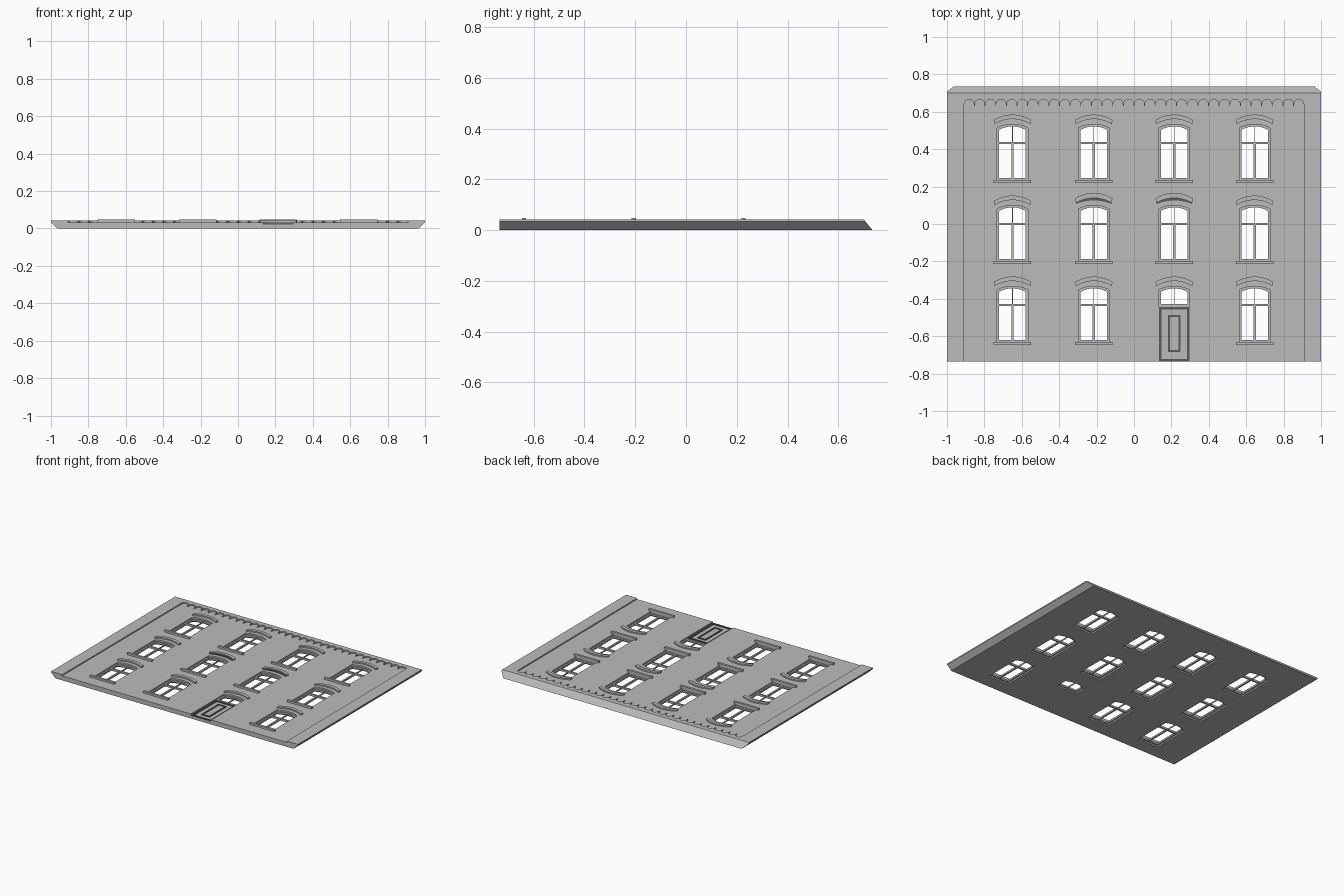
import bpy, bmesh, math

cube = bpy.data.objects.get("Cube")
if cube:
    bpy.data.objects.remove(cube, do_unlink=True)


def make_material(name, v):
    m = bpy.data.materials.new(name)
    m.use_nodes = True
    m.diffuse_color = (v, v, v, 1)
    m.node_tree.nodes["Principled BSDF"].inputs["Base Color"].default_value = (v, v, v, 1)
    return m


STONE = make_material("stone grey", 0.5)
DARK = make_material("dark grey", 0.1)

WALL, TRIM, SILL = 0.033, 0.042, 0.047
COLUMNS = (-0.65, -0.215, 0.215, 0.645)
ROWS = (0.433, 0.0, -0.433)      # transom heights
DOOR_X, DOOR_TOP, BASE = 0.215, -0.433, -0.735


def finish(name, bm, mat=STONE):
    bmesh.ops.recalc_face_normals(bm, faces=bm.faces)
    me = bpy.data.meshes.new(name)
    bm.to_mesh(me)
    bm.free()
    me.materials.append(mat)
    ob = bpy.data.objects.new(name, me)
    bpy.context.collection.objects.link(ob)
    return ob


def loft(bm, low, high):
    """Closed solid between two outlines of 3D points."""
    a = [bm.verts.new(p) for p in low]
    b = [bm.verts.new(p) for p in high]
    bm.faces.new(a)
    bm.faces.new(b)
    for i in range(len(a)):
        j = (i + 1) % len(a)
        bm.faces.new((a[i], a[j], b[j], b[i]))


def prism(bm, pts, z0, z1):
    loft(bm, [(x, y, z0) for x, y in pts], [(x, y, z1) for x, y in pts])


def rect(x0, x1, y0, y1):
    return [(x0, y0), (x1, y0), (x1, y1), (x0, y1)]


def ring(bm, outer, inner, z0, z1):
    """Closed frame between two outlines with equal point counts."""
    loops = [[bm.verts.new((x, y, z)) for x, y in pts]
             for pts, z in ((outer, z0), (outer, z1), (inner, z1), (inner, z0))]
    n = len(outer)
    for k in range(4):
        a, b = loops[k], loops[(k + 1) % 4]
        for i in range(n):
            j = (i + 1) % n
            bm.faces.new((a[i], a[j], b[j], b[i]))


def arc(cx, hw, shoulder, apex, n=10):
    """Shallow arch, running from +x to -x."""
    rise = apex - shoulder
    r = (hw * hw + rise * rise) / (2 * rise)
    half = math.asin(hw / r)
    return [(cx + r * math.sin(half - 2 * half * i / n),
             apex - r + r * math.cos(half - 2 * half * i / n)) for i in range(n + 1)]


def opening(cx, cy, inset=0.0, bottom=None):
    hw = 0.082 - inset
    y0 = (cy - 0.198 if bottom is None else bottom) + inset
    return [(cx - hw, y0), (cx + hw, y0)] + arc(cx, hw, cy + 0.081 - inset, cy + 0.1 - inset)


# Wall slab with mitred sides and a sloping top edge
bm = bmesh.new()
slope = 0.735 - 0.035 * WALL / TRIM
loft(bm, [(x, y, 0) for x, y in rect(-0.965, 0.965, BASE, 0.735)],
     [(x, y, WALL) for x, y in rect(-1, 1, BASE, slope)])
wall = finish("wall", bm)

# Openings cut through the wall
bm = bmesh.new()
for cx in COLUMNS:
    for cy in ROWS:
        is_door = cx == DOOR_X and cy == ROWS[2]
        prism(bm, opening(cx, cy, bottom=BASE - 0.05 if is_door else None), -0.05, 0.1)
cutter = finish("opening_cutter", bm)
cutter.hide_render = True
mod = wall.modifiers.new("openings", "BOOLEAN")
mod.operation, mod.solver, mod.object = "DIFFERENCE", "EXACT", cutter
bpy.context.view_layer.update()
cut = bpy.data.meshes.new_from_object(wall.evaluated_get(bpy.context.evaluated_depsgraph_get()))
wall.modifiers.clear()
wall.data = cut
bpy.data.objects.remove(cutter, do_unlink=True)

# Raised border: side strips and a scalloped cornice
count, inner = 32, 0.91
pitch = 2 * inner / count
r = pitch * 0.46
pts = [(-1, BASE), (-inner, BASE)]
for i in range(count):
    cx = -inner + pitch * (i + 0.5)
    pts.append((cx - r, 0.63))
    pts += [(cx - r * math.cos(math.pi * k / 8), 0.641 + r * math.sin(math.pi * k / 8))
            for k in range(9)]
    pts.append((cx + r, 0.63))
pts += [(inner, BASE), (1, BASE)]
bm = bmesh.new()
loft(bm, [(x, y, WALL) for x, y in pts + [(1, slope), (-1, slope)]],
     [(x, y, TRIM) for x, y in pts + [(1, 0.7), (-1, 0.7)]])
finish("scalloped_border", bm)

# Window frames, bars, sills and arched hoods
frames, sills, hoods, soffits = (bmesh.new() for _ in range(4))
F0, F1 = 0.01, 0.022
for ci, cx in enumerate(COLUMNS):
    for ri, cy in enumerate(ROWS):
        is_door = cx == DOOR_X and ri == 2
        low = cy - 0.006 if is_door else None
        ring(frames, opening(cx, cy, 0, low), opening(cx, cy, 0.011, low), F0, F1)
        prism(frames, rect(cx - 0.072, cx + 0.072, cy - 0.006, cy + 0.006), F0, F1 + 0.002)
        prism(frames, rect(cx - 0.002, cx + 0.002, cy, cy + 0.092), F0, F1 - 0.002)
        if not is_door:
            prism(frames, rect(cx - 0.006, cx + 0.006, cy - 0.19, cy), F0, F1)
            prism(sills, rect(cx - 0.1, cx + 0.1, cy - 0.214, cy - 0.198), WALL - 0.012, SILL)
        raised = ri == 1 and ci in (1, 2)
        lift = 0.014 if raised else 0
        top = arc(cx, 0.1, cy + 0.123 + lift, cy + 0.152 + lift)
        under = arc(cx, 0.096, cy + 0.101 + lift, cy + 0.128 + lift)
        prism(hoods, top + under[::-1], WALL - 0.002, TRIM)
        if raised:
            lower = arc(cx, 0.094, cy + 0.107, cy + 0.126)
            prism(soffits, under + lower[::-1], WALL - 0.002, WALL + 0.003)
finish("window_frames", frames)
finish("window_sills", sills)
finish("window_hoods", hoods)
finish("hood_soffits", soffits, DARK)

# Door leaf with a raised centre panel
bm = bmesh.new()
prism(bm, rect(DOOR_X - 0.082, DOOR_X + 0.082, BASE, DOOR_TOP - 0.006), 0, 0.02)
prism(bm, rect(DOOR_X - 0.02, DOOR_X + 0.02, -0.672, -0.5), 0.02, 0.024)
finish("door", bm)

# Dark mouldings around the door and its panel
bm = bmesh.new()
for hw, y0, y1, w in ((0.081, BASE + 0.001, -0.444, 0.013), (0.033, -0.685, -0.487, 0.011)):
    ring(bm, rect(DOOR_X - hw, DOOR_X + hw, y0, y1),
         rect(DOOR_X - hw + w, DOOR_X + hw - w, y0 + w, y1 - w), 0.019, 0.026)
finish("door_mouldings", bm, DARK)
